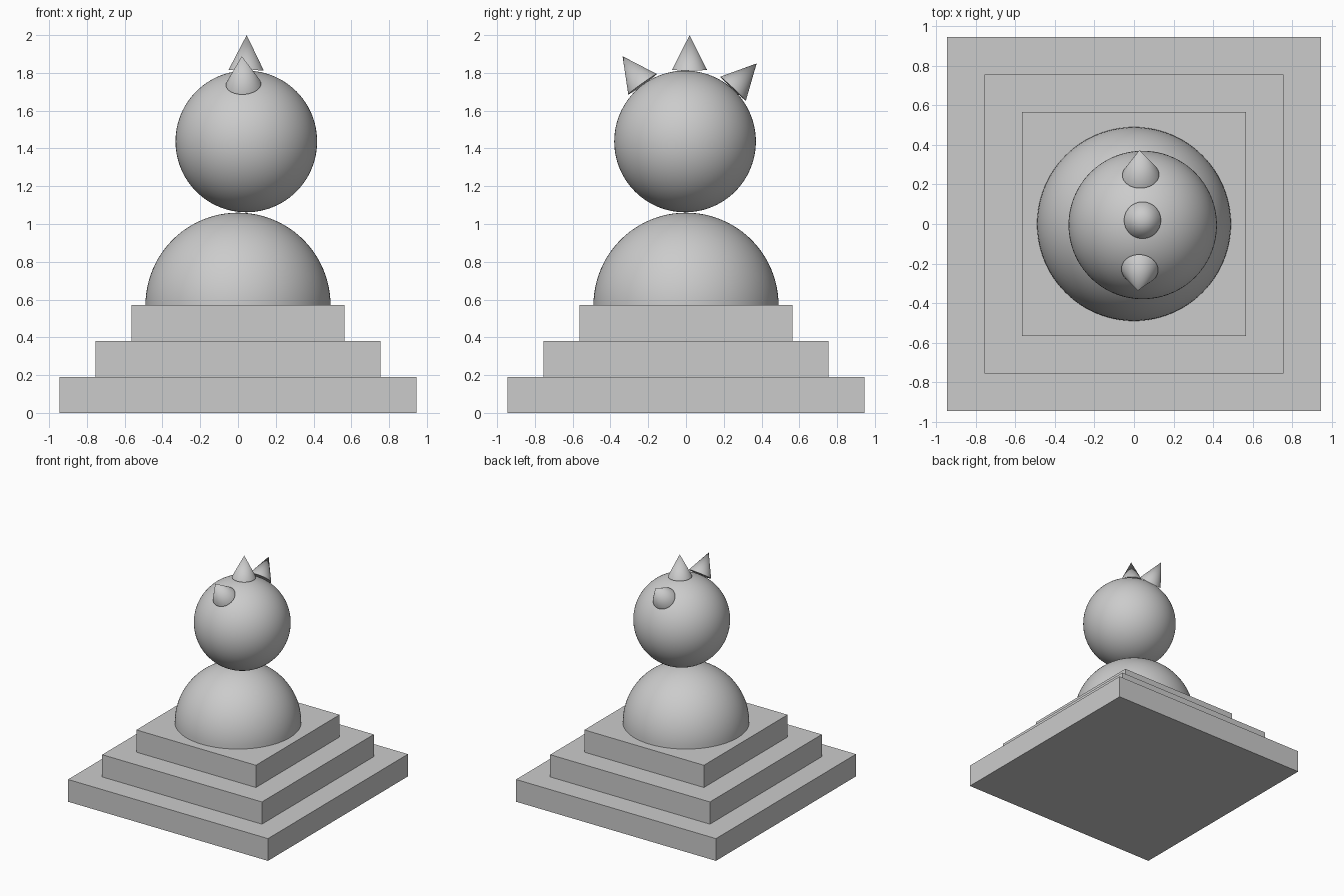
import bpy
import bmesh
import math
from mathutils import Vector

if "Cube" in bpy.data.objects:
    bpy.data.objects.remove(bpy.data.objects["Cube"])

# One plain stone colour
stone = bpy.data.materials.new("stone_grey")
stone.use_nodes = True
GREY = (0.6, 0.6, 0.6, 1)
stone.diffuse_color = GREY
stone.node_tree.nodes["Principled BSDF"].inputs["Base Color"].default_value = GREY


def finish(name, smooth=False):
    obj = bpy.context.object
    obj.name = name
    obj.data.materials.append(stone)
    if smooth:
        bpy.ops.object.shade_smooth_by_angle(angle=math.radians(40))
    return obj


def spike(name, base, tip):
    """Cone with the centre of its base and its tip at the given points."""
    base, tip = Vector(base), Vector(tip)
    axis = tip - base
    bpy.ops.mesh.primitive_cone_add(
        vertices=64, radius1=0.093, depth=axis.length, location=(base + tip) / 2,
        rotation=axis.to_track_quat('Z', 'Y').to_euler())
    finish(name, smooth=True)


# Three stepped square slabs
STEP = 0.19
for i, name in enumerate(("lower_step", "middle_step", "upper_step")):
    bpy.ops.mesh.primitive_cube_add(size=1, location=(0, 0, STEP * (i + 0.5)))
    slab = finish(name)
    width = 1.89 - 2 * STEP * i
    slab.scale = (width, width, STEP)

# Dome: a sphere cut in half and capped
bpy.ops.mesh.primitive_uv_sphere_add(segments=96, ring_count=48, radius=0.49,
                                     location=(0, 0, 3 * STEP))
mesh = bpy.context.object.data
bm = bmesh.new()
bm.from_mesh(mesh)
cut = bmesh.ops.bisect_plane(bm, geom=bm.verts[:] + bm.edges[:] + bm.faces[:], dist=1e-4,
                             plane_co=(0, 0, 0), plane_no=(0, 0, 1), clear_inner=True)
bmesh.ops.holes_fill(bm, edges=[e for e in bm.edges if e.is_boundary])
bm.to_mesh(mesh)
bm.free()
finish("dome", smooth=True)

# Ball resting on the dome
bpy.ops.mesh.primitive_uv_sphere_add(segments=96, ring_count=48, radius=0.375,
                                     location=(0.044, -0.005, 1.437))
finish("ball", smooth=True)

# Row of spikes over the ball, front to back
spike("front_spike", (0.029, -0.23, 1.74), (0.02, -0.336, 1.888))
spike("middle_spike", (0.043, 0.019, 1.815), (0.046, 0.019, 2.0))
spike("back_spike", (0.034, 0.249, 1.716), (0.028, 0.374, 1.85))
